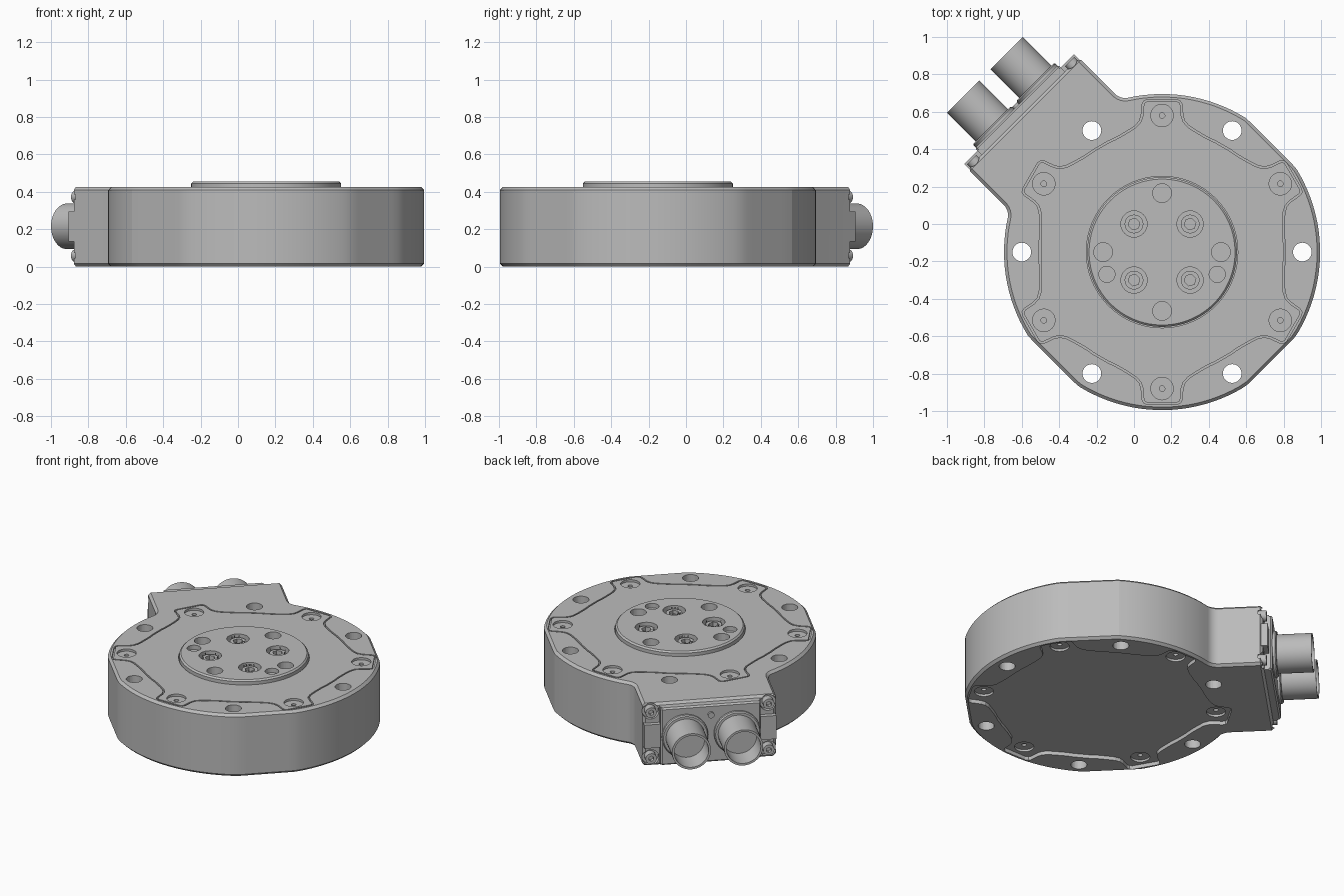
import bpy, bmesh
from math import sin, cos, pi, radians, atan2, hypot
from mathutils import Matrix, Vector

old = bpy.data.objects.get("Cube")
if old:
    bpy.data.objects.remove(old)

grey = bpy.data.materials.new("machined_grey")
grey.use_nodes = True
COLOUR = (0.5, 0.5, 0.5, 1)
grey.diffuse_color = COLOUR
grey.node_tree.nodes["Principled BSDF"].inputs["Base Color"].default_value = COLOUR

# Local frame: hub on the origin, connectors along +x
PLACE = Matrix.Translation((0.15, -0.15, 0)) @ Matrix.Rotation(radians(135), 4, 'Z')
ALONG_X = Matrix.Rotation(pi / 2, 4, 'Y')      # lathe axis z -> x
FACE_X = Matrix(((0, 0, 1, 0), (1, 0, 0, 0), (0, 1, 0, 0), (0, 0, 0, 1)))
TOP = 0.425
AXIS_Z = 0.215


def polar(r, deg, z=0):
    return Vector((r * cos(radians(deg)), r * sin(radians(deg)), z))


def lathe(bm, profile, loc=(0, 0, 0), turn=Matrix(), sides=32):
    """Closed solid of revolution from (radius, height) points."""
    part = bmesh.new()
    vs = [part.verts.new((r, 0, h)) for r, h in profile]
    es = [part.edges.new(p) for p in zip(vs, vs[1:] + vs[:1])]
    bmesh.ops.spin(part, geom=vs + es, axis=(0, 0, 1), cent=(0, 0, 0),
                   angle=2 * pi, steps=sides, use_duplicate=False)
    bmesh.ops.remove_doubles(part, verts=part.verts, dist=1e-5)
    bmesh.ops.recalc_face_normals(part, faces=part.faces)
    part.transform(Matrix.Translation(loc) @ turn)
    merge(bm, part)


def merge(bm, part):
    me = bpy.data.meshes.new("part")
    part.to_mesh(me)
    part.free()
    bm.from_mesh(me)
    bpy.data.meshes.remove(me)


def rod(bm, r, z0, z1, loc=(0, 0, 0), turn=Matrix(), sides=32):
    lathe(bm, [(0, z0), (r, z0), (r, z1), (0, z1)], loc, turn, sides)


def prism(bm, outline, z0, z1, bevel=0, turn=Matrix()):
    part = bmesh.new()
    face = part.faces.new([part.verts.new((x, y, z0)) for x, y in outline])
    up = bmesh.ops.extrude_face_region(part, geom=[face])["geom"]
    bmesh.ops.translate(part, vec=(0, 0, z1 - z0),
                        verts=[v for v in up if isinstance(v, bmesh.types.BMVert)])
    bmesh.ops.recalc_face_normals(part, faces=part.faces)
    if bevel:
        sharp = [e for e in part.edges if e.calc_face_angle(0) > 0.7]
        bmesh.ops.bevel(part, geom=sharp, offset=bevel, segments=1, affect='EDGES')
    part.transform(turn)
    merge(bm, part)


def finish(name, bm, cuts=(), angle=11):
    """Make an object, subtract the cutters in turn and place it."""
    def make(label, b):
        me = bpy.data.meshes.new(label)
        b.to_mesh(me)
        b.free()
        ob = bpy.data.objects.new(label, me)
        bpy.context.collection.objects.link(ob)
        return ob
    ob = make(name, bm)
    helpers = []
    for cut in cuts:
        c = make("cutter", cut)
        c.hide_render = True
        helpers.append(c)
        mod = ob.modifiers.new("cut", 'BOOLEAN')
        mod.operation, mod.solver, mod.object = 'DIFFERENCE', 'EXACT', c
    if helpers:
        dg = bpy.context.evaluated_depsgraph_get()
        baked = bpy.data.meshes.new_from_object(ob.evaluated_get(dg))
        ob.modifiers.clear()
        ob.data = baked
        for c in helpers:
            bpy.data.objects.remove(c)
    ob.data.name = name
    ob.data.materials.clear()
    ob.data.materials.append(grey)
    ob.data.transform(PLACE)
    ob.data.shade_smooth()
    ob.data.set_sharp_from_angle(angle=radians(angle))
    return ob


# Housing outline: round with three flats, filleted into a square neck
R, FLAT, HALF, END, FIL = 0.845, 0.825, 0.42, 1.05, 0.08
fx, fy = 0.778, HALF + FIL
start = atan2(fy, fx)
half = [(END, HALF)]
half += [(fx + FIL * cos(a), fy + FIL * sin(a))
         for a in (-pi / 2 - (pi / 2 - start) * i / 10 for i in range(11))]
for i in range(1, 51):
    a = start + (pi - start) * i / 50
    r = min(R, FLAT / max(abs(sin(a)), -cos(a), 0.1))
    half.append((r * cos(a), r * sin(a)))
outline = half + [(x, -y) for x, y in half[-2::-1]]
body = bmesh.new()
prism(body, outline, 0, TOP, bevel=0.016)

# Cover outline: circle with six rounded lobes around the screws
side = [(0.815, 0.08), (0.807, 0.098), (0.79, 0.107), (0.73, 0.112), (0.70, 0.122),
        (0.675, 0.145), (0.655, 0.175), (0.625, 0.225)]
side += [tuple(polar(0.66, d)[:2]) for d in (23, 26)]
lobe = [(x, -y) for x, y in side[::-1]] + side
cover = []
for k in range(6):
    turn = Matrix.Rotation(radians(15 + 60 * k), 2)
    cover += [turn @ Vector(p) for p in lobe]


def shrink(pts, d):
    out = []
    for i, p in enumerate(pts):
        t = (pts[(i + 1) % len(pts)] - pts[i - 1]).normalized()
        out.append(p + Vector((-t.y, t.x)) * d)
    return out


# Groove around the top cover and recess for the bottom cover
groove = bmesh.new()
rings = []
for pts, z in ((cover, 0.41), (cover, 0.5), (shrink(cover, 0.01), 0.5), (shrink(cover, 0.01), 0.41)):
    rings.append([groove.verts.new((p.x, p.y, z)) for p in pts])
for a, b in zip(rings, rings[1:] + rings[:1]):
    for i in range(len(a)):
        groove.faces.new((a[i - 1], a[i], b[i], b[i - 1]))
bmesh.ops.recalc_face_normals(groove, faces=groove.faces)
recess = bmesh.new()
prism(recess, cover, -0.1, 0.025)

# Mounting holes, cover screws, hub bore and flange screw pockets
holes = bmesh.new()
for k in range(6):
    rod(holes, 0.05, -0.2, 0.6, polar(0.75, 45 + 60 * k))
    for z, s in ((TOP, 1), (0.025, -1)):
        lathe(holes, [(0, -0.03 * s), (0.015, -0.03 * s), (0.015, -0.015 * s),
                      (0.06, -0.015 * s), (0.06, 0.1 * s), (0, 0.1 * s)],
              polar(0.73, 15 + 60 * k, z))
rod(holes, 0.405, 0.3, 0.6, sides=96)
CORNERS = [(v, AXIS_Z + h) for v in (-0.37, 0.37) for h in (-0.157, 0.157)]
pockets = bmesh.new()
for v, z in CORNERS:
    rod(pockets, 0.052, 1.02, 1.2, (0, v, z), ALONG_X)
finish("housing", body, (groove, recess, holes, pockets))

# Output hub with counterbored screws and dowel holes
hub = bmesh.new()
lathe(hub, [(0, 0.29), (0.4, 0.29), (0.4, 0.445), (0.39, 0.455), (0, 0.455)], sides=96)
bores, sockets = bmesh.new(), bmesh.new()
for k in range(4):
    spot = polar(0.212, 90 * k, 0.455)
    lathe(bores, [(0.05, 0.1), (0.07, 0.1), (0.07, -0.04), (0.05, -0.04)], spot)
    rod(sockets, 0.05, -0.015, 0.2, spot)
    rod(bores, 0.05, -0.08, 0.1, polar(0.315, 45 + 90 * k, 0.455))
for d in (67, 203):
    rod(bores, 0.043, -0.03, 0.1, polar(0.318, d, 0.455))
hexes = bmesh.new()
for k in range(4):
    rod(hexes, 0.032, -0.045, 0.1, polar(0.212, 90 * k, 0.455), sides=6)
finish("output_hub", hub, (bores, sockets, hexes))

# Connector flange: cross-shaped plate with a raised centre
flange = bmesh.new()
w, n, h, e = 0.415, 0.315, 0.195, 0.08
cross = [(w, -e), (w, e), (n, e), (n, h), (-n, h), (-n, e),
         (-w, e), (-w, -e), (-n, -e), (-n, -h), (n, -h), (n, -e)]
lift = Matrix.Translation((0, 0, AXIS_Z)) @ FACE_X
prism(flange, cross, END - 0.02, 1.08, turn=lift)
finish("connector_flange", flange)
panel = bmesh.new()
prism(panel, [(n, -h), (n, h), (-n, h), (-n, -h)], 1.07, 1.1, bevel=0.01, turn=lift)
finish("connector_panel", panel)

# Flange screws
for i, (v, z) in enumerate(CORNERS):
    head, key = bmesh.new(), bmesh.new()
    rod(head, 0.035, 1.0, 1.07, (0, v, z), ALONG_X, 24)
    rod(key, 0.018, 1.045, 1.2, (0, v, z), ALONG_X, 6)
    finish(f"flange_screw_{i + 1}", head, (key,), 25)

# Hollow round connectors
for name, v in (("connector_a", -0.164), ("connector_b", 0.164)):
    con = bmesh.new()
    lathe(con, [(0, 1.07), (0.145, 1.07), (0.145, 1.115), (0.138, 1.122), (0.122, 1.122),
                (0.122, 1.34), (0.108, 1.34), (0.108, 1.19), (0, 1.19)],
          (0, v, AXIS_Z), ALONG_X, 48)
    finish(name, con)

# Small indicator stud between the connectors
stud = bmesh.new()
rod(stud, 0.02, 1.08, 1.115, (0, 0, 0.345), ALONG_X, 20)
finish("indicator_stud", stud, angle=25)
